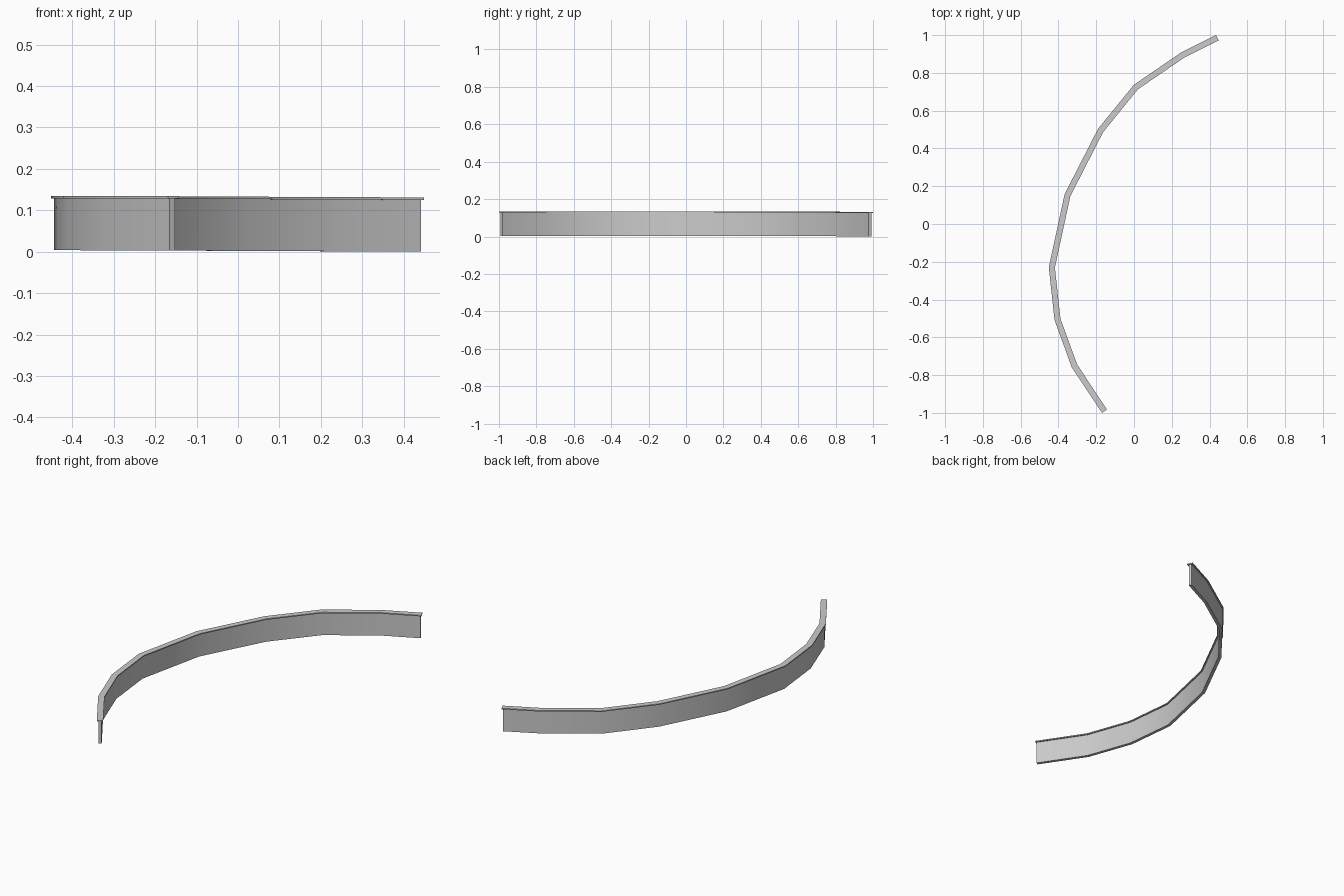
import bpy
import bmesh
from mathutils import Vector

cube = bpy.data.objects.get("Cube")
if cube:
    bpy.data.objects.remove(cube, do_unlink=True)

grey = bpy.data.materials.new("light_grey")
grey.use_nodes = True
grey.diffuse_color = (0.6, 0.6, 0.6, 1)
grey.node_tree.nodes["Principled BSDF"].inputs["Base Color"].default_value = (0.6, 0.6, 0.6, 1)

# Centre line of the wall: x, y and the slight rise of the ground
PATH = [Vector(p) for p in (
    (0.442, 0.986, 0), (0.257, 0.894, 0.001), (0.01, 0.725, 0.002),
    (-0.177, 0.495, 0.003), (-0.352, 0.153, 0.004), (-0.435, -0.23, 0.004),
    (-0.405, -0.505, 0.004), (-0.315, -0.752, 0.003), (-0.156, -0.991, 0.003))]


def side(a, b):
    d = (b - a).to_2d().normalized()
    return Vector((-d.y, d.x, 0))


def sweep(name, width, bottom, top, trim=0.0):
    """Sweep a rectangle along the path with mitred corners."""
    pts = [p.copy() for p in PATH]
    for end, near in ((0, 1), (-1, -2)):
        pts[end] += (pts[near] - pts[end]).normalized() * trim
    normals = [side(a, b) for a, b in zip(pts, pts[1:])]
    bm = bmesh.new()
    rings = []
    for i, p in enumerate(pts):
        n0 = normals[max(i - 1, 0)]
        n1 = normals[min(i, len(normals) - 1)]
        miter = (n0 + n1) / (1 + n0.dot(n1)) * width / 2
        rings.append([bm.verts.new(p + miter * s + Vector((0, 0, z)))
                      for s, z in ((-1, bottom), (1, bottom), (1, top), (-1, top))])
    for a, b in zip(rings, rings[1:]):
        for k in range(4):
            j = (k + 1) % 4
            bm.faces.new((a[k], a[j], b[j], b[k]))
    bm.faces.new(rings[0])
    bm.faces.new(rings[-1])
    bmesh.ops.recalc_face_normals(bm, faces=bm.faces)
    mesh = bpy.data.meshes.new(name)
    bm.to_mesh(mesh)
    bm.free()
    mesh.materials.append(grey)
    obj = bpy.data.objects.new(name, mesh)
    bpy.context.collection.objects.link(obj)
    bpy.ops.object.select_all(action="DESELECT")
    obj.select_set(True)
    bpy.context.view_layer.objects.active = obj
    bpy.ops.object.shade_smooth_by_angle()


# Thin upright wall and the wider coping on top of it
sweep("curved_wall", 0.017, 0, 0.125, trim=0.005)
sweep("wall_coping", 0.032, 0.125, 0.131)
